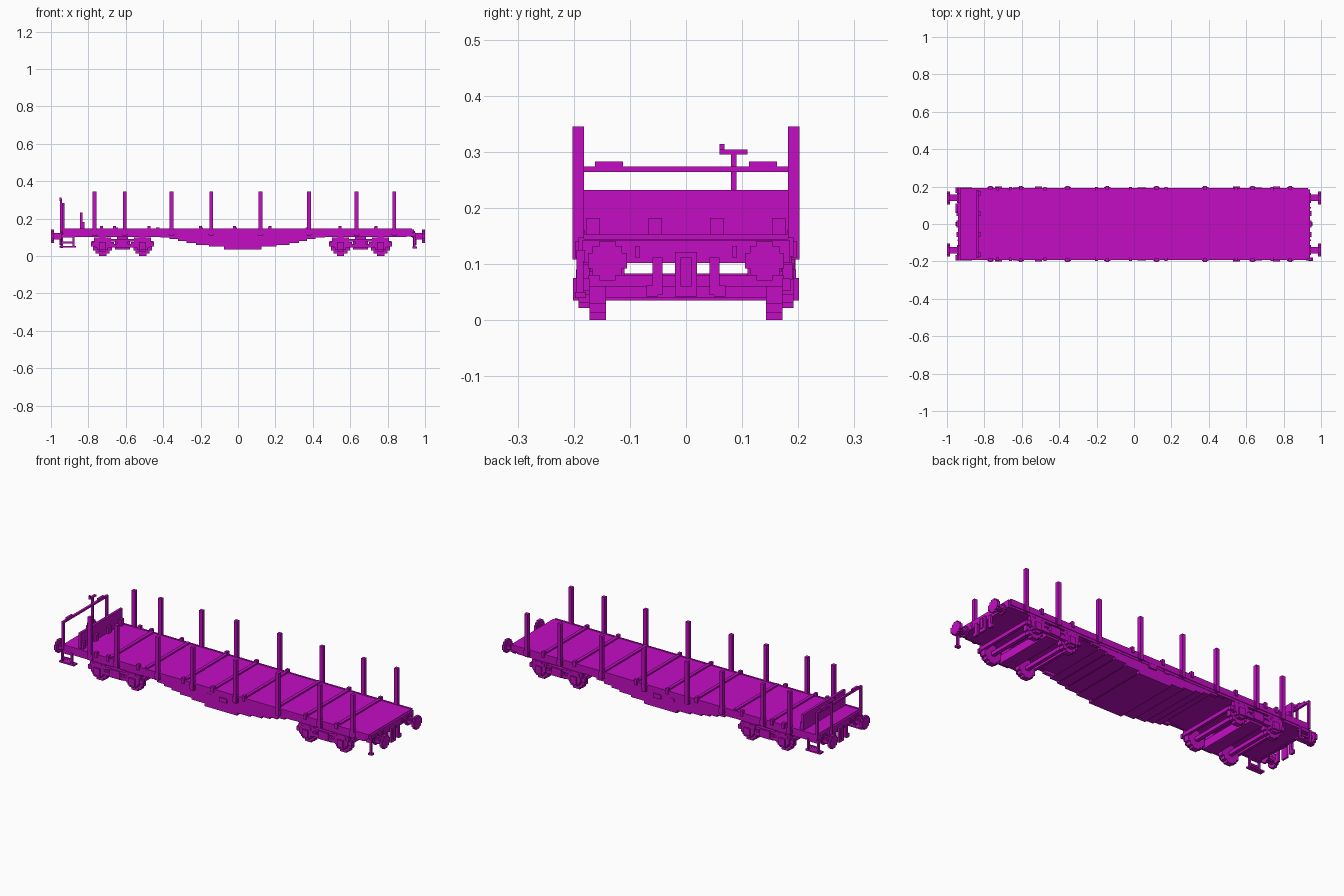
import bpy
import bmesh
from mathutils import Matrix, Vector

cube = bpy.data.objects.get("Cube")
if cube:
    bpy.data.objects.remove(cube, do_unlink=True)

# One flat colour for the whole wagon
COLOUR = (0.55, 0.004, 0.55, 1.0)
paint = bpy.data.materials.new("magenta_paint")
paint.use_nodes = True
paint.diffuse_color = COLOUR
paint.node_tree.nodes["Principled BSDF"].inputs["Base Color"].default_value = COLOUR


def part(name, boxes):
    """Make one object from boxes given as (x0, x1, y0, y1, z0, z1)."""
    bm = bmesh.new()
    for x0, x1, y0, y1, z0, z1 in boxes:
        size = Matrix.Diagonal((abs(x1 - x0), abs(y1 - y0), abs(z1 - z0), 1))
        mid = Vector(((x0 + x1) / 2, (y0 + y1) / 2, (z0 + z1) / 2))
        bmesh.ops.create_cube(bm, size=1, matrix=Matrix.Translation(mid) @ size)
    mesh = bpy.data.meshes.new(name)
    bm.to_mesh(mesh)
    bm.free()
    mesh.materials.append(paint)
    obj = bpy.data.objects.new(name, mesh)
    bpy.context.collection.objects.link(obj)
    return obj


def both(boxes):
    """Repeat boxes on the other side, mirrored across y = 0."""
    return boxes + [(a, b, -d, -c, e, f) for a, b, c, d, e, f in boxes]


def disc_y(x, z, r, y0, y1):
    """Stepped disc with its axle along y."""
    return [(x - r * w, x + r * w, y0, y1, z - r * h, z + r * h)
            for w, h in ((1, 0.4), (0.75, 0.75), (0.4, 1))]


def disc_x(y, z, r, x0, x1):
    """Stepped disc with its axle along x."""
    return [(x0, x1, y - r * w, y + r * w, z - r * h, z + r * h)
            for w, h in ((1, 0.4), (0.75, 0.75), (0.4, 1))]


# Deck, side sills and headstocks
part("deck", [(-0.93, 0.93, -0.185, 0.185, 0.104, 0.145)])
part("side_sills", both([(-0.93, 0.93, 0.182, 0.192, 0.114, 0.147),
                         (-0.90, 0.90, 0.178, 0.188, 0.102, 0.114)]))
part("headstocks", [(s * 0.925, s * 0.94, -0.185, 0.185, 0.102, 0.142) for s in (-1, 1)])

# Load bearers across the deck, with lugs at their ends
bearers = [-0.65, -0.43, -0.195, -0.015, 0.17, 0.37, 0.545, 0.737]
part("deck_bearers", [(x - 0.009, x + 0.009, -0.185, 0.185, 0.143, 0.153) for x in bearers])
lugs = [-0.73, -0.66, -0.475, -0.20, -0.02, 0.17, 0.545, 0.737]
part("sill_lugs", both([(x - 0.008, x + 0.008, 0.18, 0.198, 0.13, 0.161) for x in lugs]))

# Stakes in their pockets
stakes = [-0.767, -0.605, -0.355, -0.143, 0.12, 0.38, 0.634, 0.835]
part("stakes", both([(x - 0.01, x + 0.01, 0.182, 0.202, 0.108, 0.345) for x in stakes]))
part("stake_pockets", both([(x - 0.017, x + 0.017, 0.186, 0.198, 0.112, 0.14)
                            for x in stakes]))

# Fish-bellied girders, stepped towards the middle, with a stepped bottom sheet
MID = 0.025
steps = [(0.44, 0.10), (0.39, 0.09), (0.345, 0.08), (0.30, 0.07),
         (0.25, 0.06), (0.18, 0.05), (0.10, 0.035)]
part("belly_girders", both([(MID - h, MID + h, 0.168, 0.186, z, 0.112) for h, z in steps]))
part("belly_bottom", [(MID - h, MID + h, -0.17, 0.17, z, z + 0.003) for h, z in steps[2:]])
part("girder_plates", both([(0.02, 0.065, 0.184, 0.194, 0.088, 0.112),
                            (-0.06, -0.03, 0.184, 0.19, 0.095, 0.112)]))

# Two bogies, each with two wheelsets, side frames and axle boxes
for label, cx in (("rear", -0.617), ("front", 0.655)):
    wheels, boxes, axles = [], [], []
    for dx in (-0.107, 0.107):
        x = cx + dx
        wheels += disc_y(x, 0.05, 0.05, 0.143, 0.172)
        axles.append((x - 0.01, x + 0.01, -0.145, 0.145, 0.04, 0.06))
        boxes += disc_y(x, 0.062, 0.04, 0.17, 0.192)
        boxes += [(x - 0.018, x + 0.018, 0.19, 0.201, 0.035, 0.075),
                  (x - 0.062, x + 0.062, 0.172, 0.186, 0.052, 0.074),
                  (x - 0.045, x + 0.045, 0.172, 0.19, 0.072, 0.1)]
    part(label + "_wheels", both(wheels))
    part(label + "_axles", axles)
    part(label + "_axle_boxes", both(boxes))
    part(label + "_side_frames", both([(cx - 0.15, cx + 0.15, 0.172, 0.188, 0.078, 0.092),
                                       (cx - 0.08, cx + 0.08, 0.172, 0.19, 0.046, 0.064),
                                       (cx - 0.03, cx + 0.03, 0.172, 0.196, 0.046, 0.09)]))
    part(label + "_bolster", [(cx - 0.04, cx + 0.04, -0.175, 0.175, 0.035, 0.08),
                              (cx - 0.03, cx + 0.03, 0.11, 0.17, 0.08, 0.106),
                              (cx - 0.03, cx + 0.03, -0.17, -0.11, 0.08, 0.106),
                              (cx - 0.165, cx - 0.15, -0.175, 0.175, 0.06, 0.08),
                              (cx + 0.15, cx + 0.165, -0.175, 0.175, 0.06, 0.08)])

# Buffers, couplings and brake hoses at both ends
for label, s in (("rear", -1), ("front", 1)):
    part(label + "_buffers", both(disc_x(0.14, 0.106, 0.035, s * 0.985, s * 1.0)
                                  + disc_x(0.14, 0.106, 0.018, s * 0.935, s * 0.988)
                                  + disc_x(0.14, 0.106, 0.027, s * 0.935, s * 0.946)))
    part(label + "_coupling", [(s * 0.93, s * 0.95, -0.02, 0.02, 0.10, 0.122),
                               (s * 0.94, s * 0.955, -0.01, 0.01, 0.06, 0.112),
                               (s * 0.94, s * 0.95, -0.02, -0.01, 0.042, 0.105),
                               (s * 0.94, s * 0.95, 0.01, 0.02, 0.042, 0.105),
                               (s * 0.94, s * 0.95, -0.02, 0.02, 0.042, 0.062)])
    part(label + "_hoses", both([(s * 0.935, s * 0.948, 0.042, 0.06, 0.045, 0.112),
                                 (s * 0.935, s * 0.948, 0.05, 0.07, 0.042, 0.062),
                                 (s * 0.935, s * 0.945, 0.082, 0.091, 0.112, 0.132)]))

# Shunter's steps at the rear, grab post at one front corner
part("end_steps", both([(-0.955, -0.865, 0.165, 0.195, 0.045, 0.053),
                        (-0.945, -0.935, 0.182, 0.195, 0.05, 0.115),
                        (-0.885, -0.875, 0.182, 0.195, 0.05, 0.115),
                        (-0.945, -0.875, 0.182, 0.19, 0.068, 0.078),
                        (-0.945, -0.875, 0.165, 0.19, 0.098, 0.115)]))
part("corner_post", [(0.938, 0.95, -0.195, -0.183, 0.04, 0.115),
                     (0.932, 0.956, -0.198, -0.178, 0.04, 0.05),
                     (0.92, 0.95, -0.195, -0.18, 0.105, 0.125)])

# Rear headboard with stiffeners
part("headboard", [(-0.845, -0.832, -0.182, 0.182, 0.14, 0.232)])
part("headboard_stiffeners", [(-0.834, -0.82, y - 0.012, y + 0.012, 0.14, 0.182)
                              for y in (-0.165, -0.055, 0.055, 0.165)])

# Handrail across the rear end, raised near both corners
part("handrail", [(-0.94, -0.928, -0.155, 0.155, 0.264, 0.274)]
     + both([(-0.94, -0.928, 0.112, 0.162, 0.274, 0.283),
             (-0.94, -0.928, 0.152, 0.192, 0.264, 0.274),
             (-0.94, -0.928, 0.183, 0.195, 0.12, 0.274)]))

# Handbrake column and crank
part("handbrake", [(-0.953, -0.942, 0.08, 0.09, 0.11, 0.298),
                   (-0.955, -0.942, 0.06, 0.11, 0.295, 0.304),
                   (-0.955, -0.945, 0.06, 0.069, 0.30, 0.314)])
